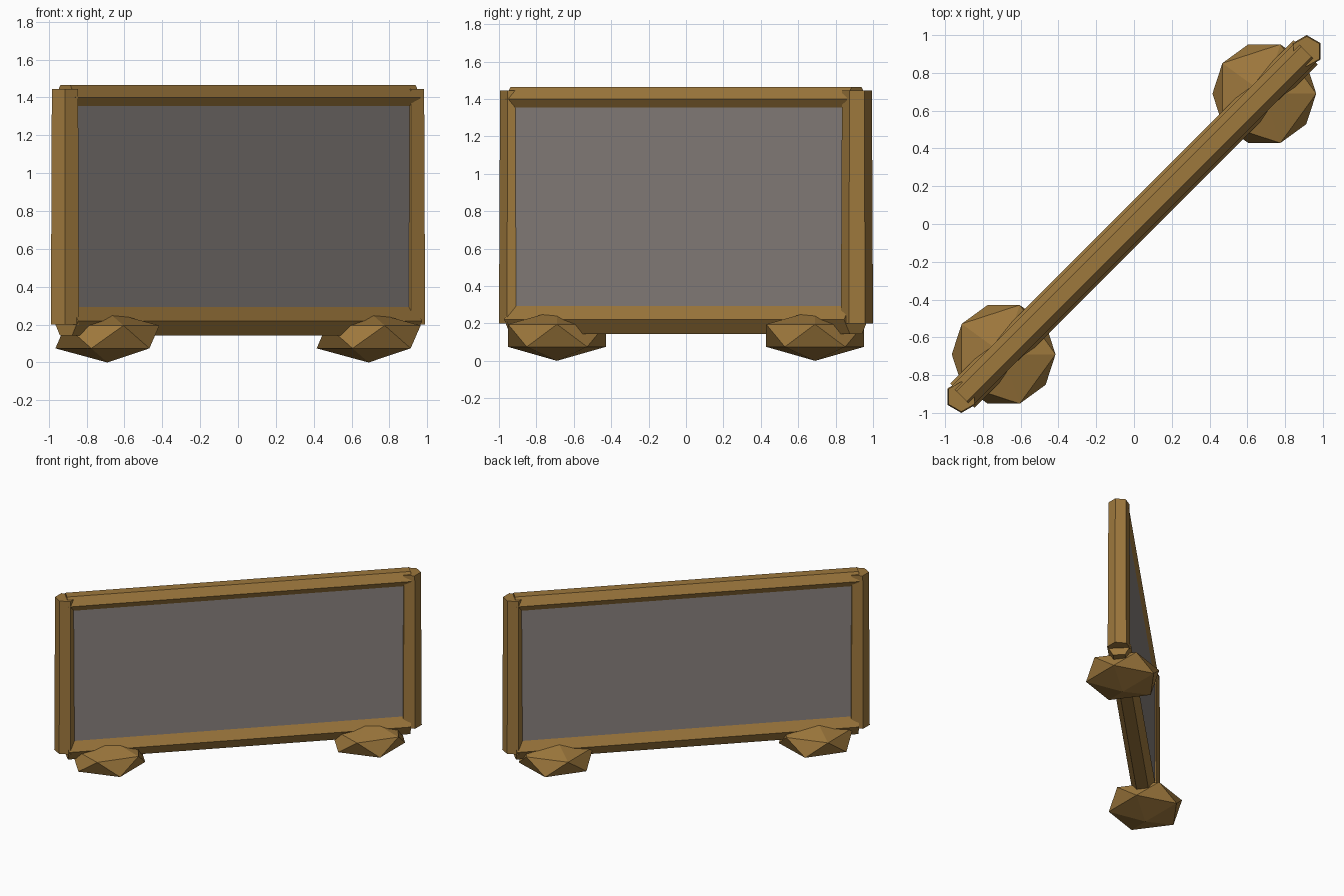
import bpy
from math import radians, sqrt
from mathutils import Matrix

cube = bpy.data.objects.get("Cube")
if cube:
    bpy.data.objects.remove(cube)


def make_material(name, color):
    mat = bpy.data.materials.new(name)
    mat.use_nodes = True
    mat.diffuse_color = (*color, 1)
    bsdf = next(n for n in mat.node_tree.nodes if n.type == 'BSDF_PRINCIPLED')
    bsdf.inputs["Base Color"].default_value = (*color, 1)
    return mat


wood = make_material("brown wood", (0.34, 0.188, 0.046))
cloth = make_material("grey panel", (0.262, 0.231, 0.22))
DIAGONAL = Matrix.Rotation(radians(45), 4, 'Z')


def finish(name, mat):
    obj = bpy.context.object
    obj.name = name
    obj.data.materials.append(mat)
    return obj


# Hexagonal rails lying along the diagonal
def rail(name, z, radius, length):
    bpy.ops.mesh.primitive_cylinder_add(vertices=6, radius=radius, depth=length)
    obj = finish(name, wood)
    obj.matrix_world = (Matrix.Translation((0, 0, z)) @ DIAGONAL
                        @ Matrix.Rotation(radians(90), 4, 'Y'))


rail("bottom_rail", 0.22, 0.09, 2.57)
rail("top_rail", 1.40, 0.075, 2.58)

# Upright posts, slightly tapered, and faceted feet at both ends
for side, s in (("right", -1), ("left", 1)):
    bpy.ops.mesh.primitive_cone_add(vertices=6, radius1=0.086, radius2=0.08,
                                    depth=1.245, location=(0.914 * s, 0.914 * s, 0.8225))
    finish(side + "_post", wood)

    bpy.ops.mesh.primitive_ico_sphere_add(subdivisions=1, radius=1,
                                          location=(0.69 * s, 0.69 * s, 0.135))
    foot = finish(side + "_foot", wood)
    foot.scale = (0.307, 0.307, 0.135)

# Flat panel filling the frame
bpy.ops.mesh.primitive_cube_add(size=1)
panel = finish("panel", cloth)
panel.matrix_world = (Matrix.Translation((0, 0, 0.81)) @ DIAGONAL
                      @ Matrix.Diagonal((0.9 * 2 * sqrt(2), 0.097, 1.18, 1)))
